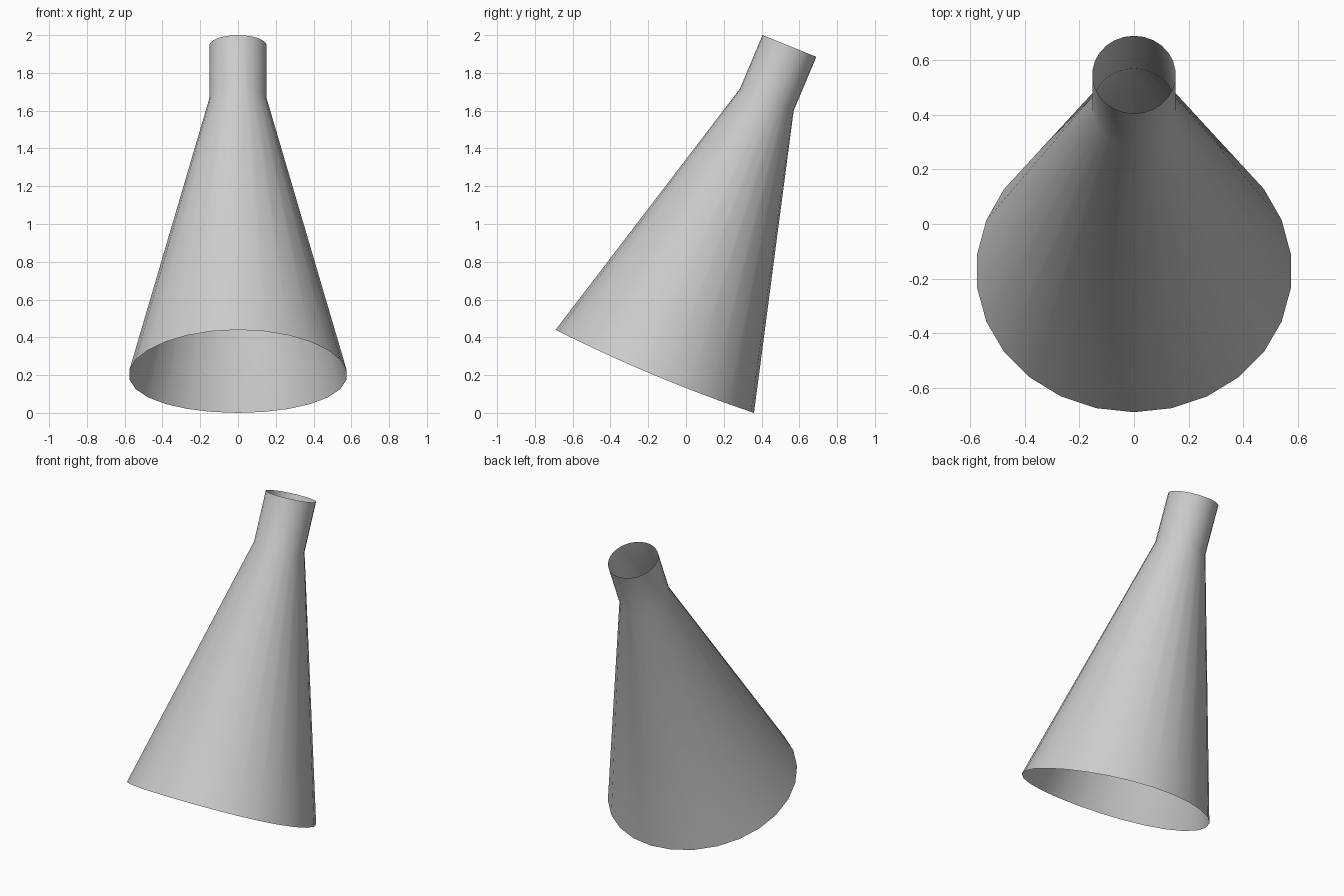
import bpy, bmesh, math
from mathutils import Vector

cube = bpy.data.objects.get("Cube")
if cube:
    bpy.data.objects.remove(cube, do_unlink=True)

SIDES = 26

grey = bpy.data.materials.new("light_grey")
grey.use_nodes = True
colour = (0.6, 0.6, 0.6, 1)
grey.diffuse_color = colour
grey.node_tree.nodes["Principled BSDF"].inputs["Base Color"].default_value = colour


def ring(bm, front, back, radius, sag=0.0):
    """Tilted ring between a front and a back point; sag drops its sides."""
    f, b = Vector((0, *front)), Vector((0, *back))
    centre, half = (f + b) / 2, (f - b) / 2
    down = half.cross(Vector((1, 0, 0))).normalized()
    if down.z > 0:
        down.negate()
    verts = []
    for i in range(SIDES):
        a = math.tau * i / SIDES
        side = Vector((radius * math.sin(a), 0, 0))
        verts.append(bm.verts.new(centre + half * math.cos(a) + side + down * sag * math.sin(a) ** 2))
    return verts


# Open shell: flared skirt, then a straight neck
bm = bmesh.new()
rings = [
    ring(bm, (-0.69, 0.44), (0.36, 0.0), 0.579, 0.02),
    ring(bm, (0.285, 1.715), (0.57, 1.6), 0.153),
    ring(bm, (0.405, 2.0), (0.69, 1.885), 0.153),
]
for low, high in zip(rings, rings[1:]):
    for i in range(SIDES):
        j = (i + 1) % SIDES
        bm.faces.new((low[i], low[j], high[j], high[i]))

mesh = bpy.data.meshes.new("funnel_shell")
bm.to_mesh(mesh)
bm.free()
mesh.materials.append(grey)
shell = bpy.data.objects.new("funnel_shell", mesh)
bpy.context.collection.objects.link(shell)

bpy.context.view_layer.objects.active = shell
shell.select_set(True)
bpy.ops.object.shade_smooth_by_angle(angle=math.radians(40))
